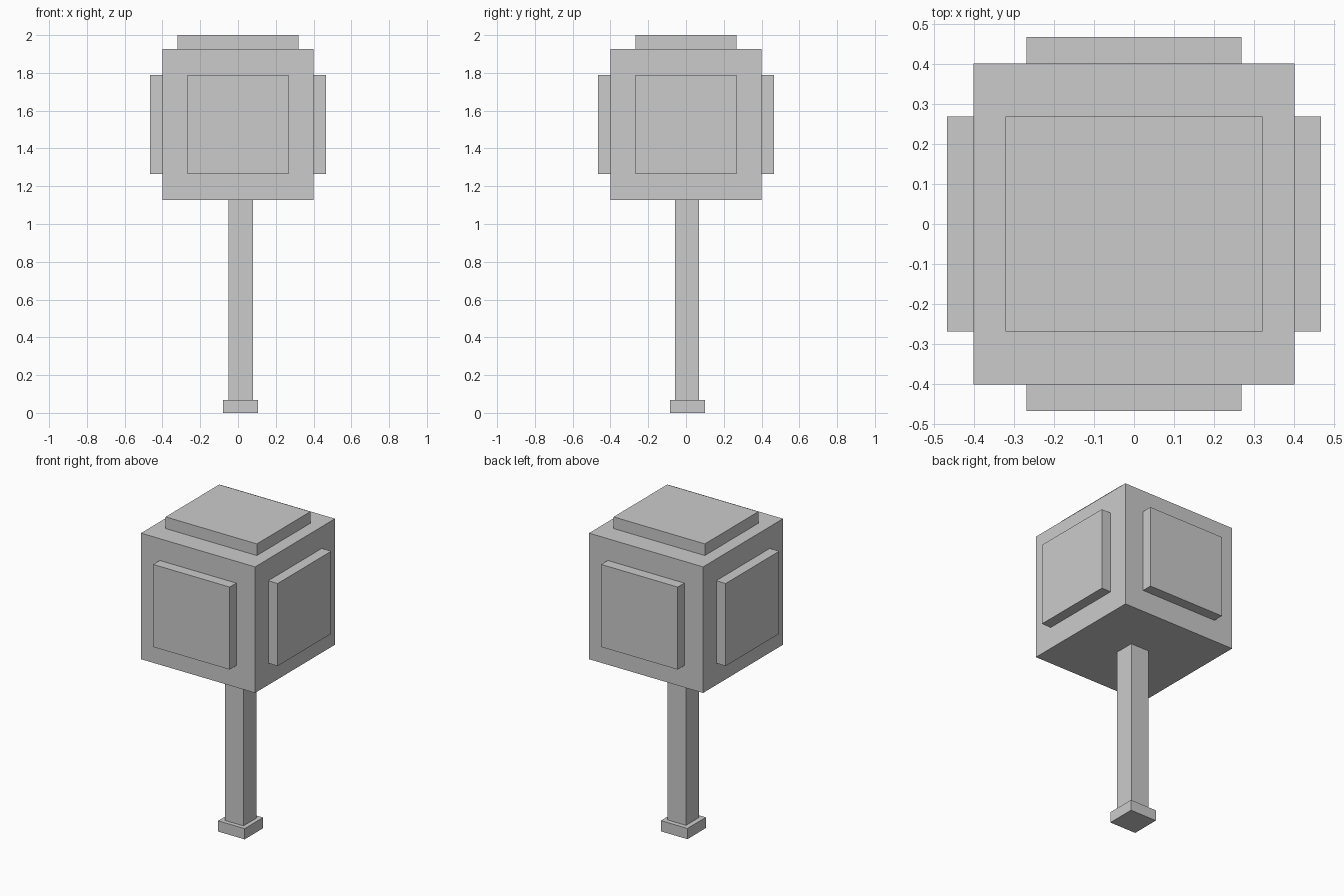
import bpy

if "Cube" in bpy.data.objects:
    bpy.data.objects.remove(bpy.data.objects["Cube"])


def box(name, x, y, z):
    """Flat-faced box from (min, max) ranges on each axis."""
    lo, hi = zip(x, y, z)
    bpy.ops.mesh.primitive_cube_add(size=1, location=[(a + b) / 2 for a, b in zip(lo, hi)])
    ob = bpy.context.object
    ob.name = name
    ob.scale = [b - a for a, b in zip(lo, hi)]
    bpy.ops.object.transform_apply(location=False, rotation=False, scale=True)
    return ob


HEAD = 0.40            # half width of the head
OUT = 0.466            # outer face of the side plates
PW = 0.268             # half width of the side plates
PLATE_Z = (1.265, 1.788)
HEAD_Z = (1.127, 1.926)

# Handle and its slightly off-centre foot
box("handle_foot", (-0.08, 0.106), (-0.085, 0.10), (0, 0.068))
box("handle", (-0.049, 0.079), (-0.058, 0.070), (0.068, HEAD_Z[0]))

# Cubic head with top plate
box("head", (-HEAD, HEAD), (-HEAD, HEAD), HEAD_Z)
box("top_plate", (-0.32, 0.32), (-PW, PW), (HEAD_Z[1], 2.0))

# Raised plates on the four sides
for s, side, face in ((-1, "left", "front"), (1, "right", "back")):
    span = sorted((s * HEAD, s * OUT))
    box(side + "_plate", span, (-PW, PW), PLATE_Z)
    box(face + "_plate", (-PW, PW), span, PLATE_Z)
